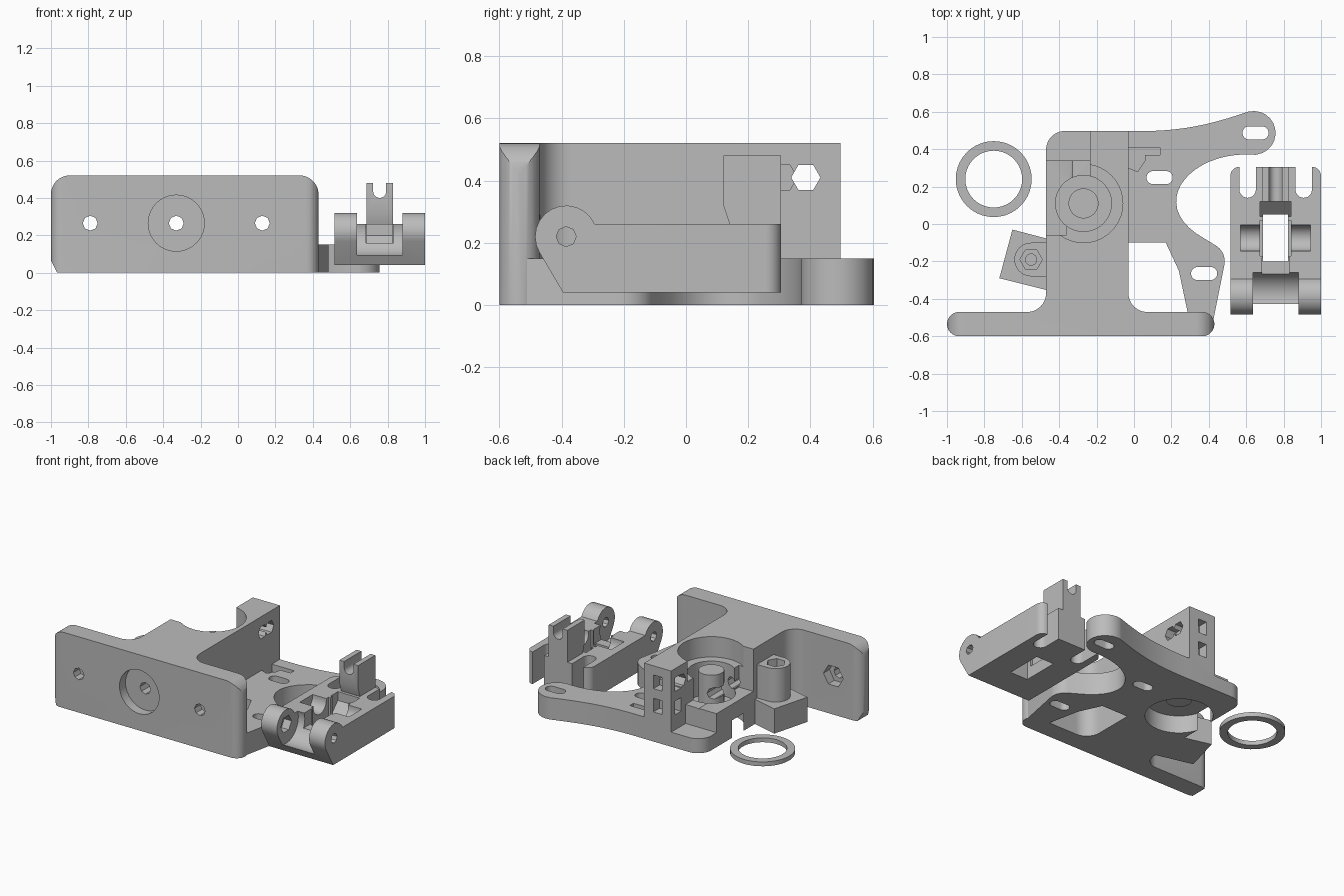
import bpy, bmesh, math
from mathutils import geometry

default_cube = bpy.data.objects.get("Cube")
if default_cube:
    bpy.data.objects.remove(default_cube, do_unlink=True)

plastic = bpy.data.materials.new("grey plastic")
plastic.use_nodes = True
plastic.diffuse_color = (.5, .5, .5, 1)
shader = plastic.node_tree.nodes["Principled BSDF"]
shader.inputs["Base Color"].default_value = plastic.diffuse_color

HEXAGON, OCTAGON, ROUND = 6, 8, 40
THROUGH = (-2, 2)


def arc(centre, radius, start, end, steps=12):
    """Points on an arc, with the angles in quarter turns."""
    points = []
    for i in range(steps + 1):
        angle = (start + (end - start) * i / steps) * math.pi / 2
        points.append((centre[0] + radius * math.cos(angle),
                       centre[1] + radius * math.sin(angle)))
    return points


def circle(centre, radius, sides=ROUND):
    return arc(centre, radius, 0, 4, sides)[:-1]


def box(left, right, bottom, top):
    return [(left, bottom), (right, bottom), (right, top), (left, top)]


def open_slot(x, bottom, radius):
    """U-shaped outline, round below and open above."""
    return arc((x, bottom + radius), radius, 2, 4) + [(x + radius, 1), (x - radius, 1)]


def oblong(x, y, radius):
    return arc((x + radius, y), radius, -1, 1) + arc((x - radius, y), radius, 1, 3)


def curve(start, handle_a, handle_b, end):
    points = geometry.interpolate_bezier(start, handle_a, handle_b, end, ROUND // 2)
    return [tuple(point[:2]) for point in points]


def prism(outline, span, axis="z", name="piece"):
    """Extrude an outline along an axis: z takes (x, y), x takes (y, z), y takes (x, z)."""
    place = {"z": lambda u, v, w: (u, v, w),
             "x": lambda u, v, w: (w, u, v),
             "y": lambda u, v, w: (u, w, v)}[axis]
    bm = bmesh.new()
    near, far = ([bm.verts.new(place(u, v, w)) for u, v in outline] for w in span)
    bm.faces.new(near)
    bm.faces.new(far)
    for i in range(len(outline)):
        bm.faces.new((near[i - 1], near[i], far[i], far[i - 1]))
    bmesh.ops.recalc_face_normals(bm, faces=bm.faces)
    mesh = bpy.data.meshes.new(name)
    bm.to_mesh(mesh)
    bm.free()
    mesh.materials.append(plastic)
    solid = bpy.data.objects.new(name, mesh)
    bpy.context.collection.objects.link(solid)
    return solid


def combine(solid, other, operation):
    modifier = solid.modifiers.new("combine", "BOOLEAN")
    modifier.operation = operation
    modifier.object = other
    modifier.solver = "EXACT"
    bpy.context.view_layer.objects.active = solid
    bpy.ops.object.modifier_apply(modifier=modifier.name)
    bpy.data.objects.remove(other, do_unlink=True)


def add(solid, outline, span, axis="z"):
    combine(solid, prism(outline, span, axis), "UNION")


def cut(solid, outline, span=THROUGH, axis="z"):
    combine(solid, prism(outline, span, axis), "DIFFERENCE")


def keep_inside(solid, outline, axis="z"):
    combine(solid, prism(outline, THROUGH, axis), "INTERSECT")


def smooth(solid):
    bpy.ops.object.select_all(action="DESELECT")
    solid.select_set(True)
    bpy.context.view_layer.objects.active = solid
    bpy.ops.object.shade_smooth_by_angle(angle=math.radians(30))


# Main heights and reference points shared by the parts
TOP, WEB, SHELF, ROOF = .52, .15, .23, 1
LEFT, RIGHT, REAR = -.47, -.03, .497
PLATE_FRONT, PLATE_BACK = -.6, -.47
FILLET = .1
INSIDE_PLATE = PLATE_BACK - .03
hub = (-.27, .11)

# Upright block with fillets towards the mounting plate
outline = [(LEFT - FILLET, INSIDE_PLATE)]
outline += arc((LEFT - FILLET, PLATE_BACK + FILLET), FILLET, -1, 0)
outline += arc((LEFT + FILLET, REAR - FILLET), FILLET, 2, 1)
outline += [(RIGHT, REAR)]
outline += arc((RIGHT + FILLET, PLATE_BACK + FILLET), FILLET, 2, 3)
outline += [(RIGHT + FILLET, INSIDE_PLATE)]
body = prism(outline, (0, TOP), "z", "extruder_body")

# Clearance on the left, and the stepped gear chamber
wall_left, wall_front = -.235, .34
cut(body, box(-1, wall_left, wall_front, 1), (.1, ROOF))
cut(body, box(-1, wall_left, hub[1], wall_front + .01), (SHELF, ROOF))
cut(body, box(-1, -.36, -.06, hub[1] + .01), (SHELF, ROOF))
cut(body, circle(hub, .21), (.38, ROOF))
cut(body, circle(hub, .15), (WEB, ROOF))

# Mounting plate, rounded in plan and in elevation
half = (PLATE_BACK - PLATE_FRONT) / 2
middle = PLATE_FRONT + half
plate_left, plate_right = -1, .43
plan = arc((plate_left + half, middle), half, 1, 3)
plan += arc((plate_right - half, middle), half, -1, 1)
plate = prism(plan, (0, TOP))
elevation = [(plate_left, half), (plate_left + half / 2, 0), (plate_right, 0)]
elevation += arc((plate_right - FILLET, TOP - FILLET), FILLET, 0, 1)
elevation += arc((plate_left + FILLET, TOP - FILLET), FILLET, 1, 2)
keep_inside(plate, elevation, "y")
combine(body, plate, "UNION")

# Base web with two curved arms around an open bay
arms = curve((RIGHT - .02, REAR), (.25, .49), (.4, .53), (.61, .6))
arms += arc((.64, .487), .117, 1.15, -.9)
arms += curve((.65, .37), (.3, .4), (.05, .1), (.38, -.08))
arms += arc((.385, -.2), FILLET, .7, -.15)
arms += [(plate_right - .01, middle), (.3, middle), (.24, -.25), (.17, -.1), (RIGHT - .02, -.1)]
add(body, arms, (0, WEB))
for x, y in ((.65, .487), (.375, -.265), (.137, .248)):
    cut(body, oblong(x, y, .035))

# Spring groove in the web
cut(body, box(RIGHT, .14, .37, .41), (FILLET, WEB + .05))
cut(body, [(RIGHT, .3), (.02, .28), (.06, .34), (.06, .4), (RIGHT, .4)], (FILLET, WEB + .05))

# Tilted foot and screw boss on the left
add(body, [(-.65, -.03), (-.44, -.085), (-.44, -.36), (-.72, -.29)], (0, .17))
screw = (-.55, -.19)
add(body, arc(screw, .09, 1, 3) + [(-.44, -.28), (-.4, -.1)], (.1, .4))
cut(body, circle(screw, .06, HEXAGON), (.34, ROOF))
cut(body, circle(screw, .03), (WEB, ROOF))

# Bearing seat below, post inside and filament path
cut(body, circle(hub, .21), (-1, .12))
add(body, circle(hub, .08), (.11, .39))
bolt_height, bolt_radius = .265, .04
filament = (-.33, bolt_height)
cut(body, circle(filament, bolt_radius, OCTAGON), THROUGH, "y")
cut(body, circle(filament, .15), (-1, middle), "y")

# Plate bolts either side of the filament, with nut traps behind
for offset in (-.46, .46):
    bolt = (filament[0] + offset, bolt_height)
    cut(body, circle(bolt, bolt_radius, OCTAGON), (-1, PLATE_BACK + FILLET), "y")
    cut(body, circle(bolt, .075, HEXAGON), (middle, PLATE_BACK + .03), "y")

# Clamp bolt hole and nut slots in the rear wall
clamp_height, clamp_radius = .41, .047
cut(body, circle((.385, clamp_height), clamp_radius, HEXAGON), (-1, .1), "x")
cut(body, circle((.31, clamp_height), clamp_radius, HEXAGON), (-.1, .1), "x")
for height in (clamp_height, SHELF + .02):
    bottom, top = height - clamp_radius, height + clamp_radius
    cut(body, box(-.165, -.1, bottom, top), (.43, 1), "y")
    cut(body, box(.39, .455, bottom, top), (-1, -.17), "x")
smooth(body)

# Idler: side profile with hinge ears, rounded at the rear in plan
hinge = (-.385, .22)
idler_front, idler_rear, idler_floor, idler_top = -.395, .306, .04, .26
idler_left, idler_right, corner = .515, 1, .05
centre = (idler_left + idler_right) / 2
profile = box(idler_front, idler_rear, idler_floor, idler_top)[:-1]
profile += arc(hinge, FILLET, .27, 2.35)
idler = prism(profile, (idler_left, idler_right), "x", "idler_arm")
plan = [(idler_left, -1), (idler_right, -1)]
plan += arc((idler_right - corner, idler_rear - corner), corner, 0, 1)
plan += arc((idler_left + corner, idler_rear - corner), corner, 1, 2)
keep_inside(idler, plan)


def across(half_width):
    """Span in x that is symmetric about the idler's middle."""
    return (centre - half_width, centre + half_width)


cut(idler, circle(hinge, .132), across(.122), "x")

# Notched latch tower with a bevelled foot
tower = [(.14, .2), (idler_rear, .2), (idler_rear, .48), (.12, .48), (.12, .32), (.14, idler_top)]
add(idler, tower, across(.071), "x")
cut(idler, open_slot(centre, .4, .035), THROUGH, "y")

# Spring bolt slots
for x in across(WEB):
    cut(idler, open_slot(x, .14, .044))

# Bearing window, axle cradle and bevelled steps
cut(idler, box(*across(.067), -.2, .05))
cut(idler, box(*across(.083), -.17, .02), (.12, ROOF))
cut(idler, open_slot(-.075, .18, .07), across(.187), "x")
cut(idler, box(-.3, -.18, .16, ROOF), across(.073), "x")
cut(idler, [(.04, .12), (.12, .2), (.12, .3), (.04, .3)], across(.083), "x")

# Hinge bore with a nut trap
cut(idler, circle(hinge, .032, OCTAGON), THROUGH, "x")
cut(idler, circle(hinge, .058, HEXAGON), (.58, .7), "x")
smooth(idler)

# Loose spacer ring
spot = (-.75, .24)
spacer = prism(circle(spot, .203), (0, .03), "z", "spacer_ring")
cut(spacer, circle(spot, .152))
smooth(spacer)
